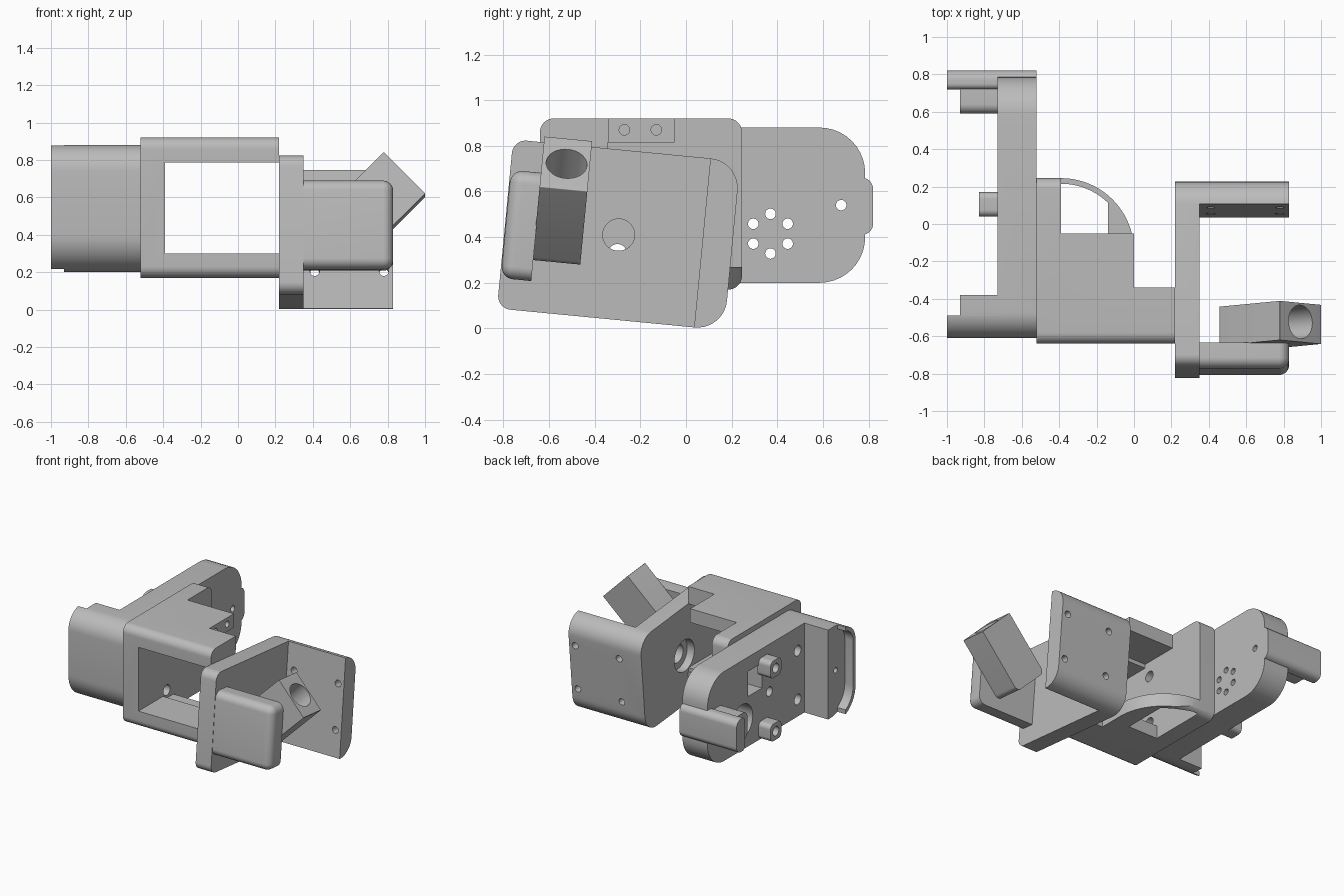
import bpy, bmesh, math
from mathutils import Matrix, Vector

cube = bpy.data.objects.get("Cube")
if cube:
    bpy.data.objects.remove(cube, do_unlink=True)

grey = bpy.data.materials.new("plain_grey")
grey.use_nodes = True
grey.diffuse_color = (0.5, 0.5, 0.5, 1)
grey.node_tree.nodes["Principled BSDF"].inputs["Base Color"].default_value = (0.5, 0.5, 0.5, 1)


def make(name, bm):
    bmesh.ops.recalc_face_normals(bm, faces=bm.faces)
    mesh = bpy.data.meshes.new(name)
    bm.to_mesh(mesh)
    bm.free()
    obj = bpy.data.objects.new(name, mesh)
    bpy.context.collection.objects.link(obj)
    mesh.materials.append(grey)
    return obj


def arc(cx, cy, r, a0, a1, n=10):
    return [(cx + r * math.cos(math.radians(a0 + (a1 - a0) * i / n)),
             cy + r * math.sin(math.radians(a0 + (a1 - a0) * i / n))) for i in range(n + 1)]


def rounded(u0, v0, u1, v1, radii):
    """Rounded rectangle; radii from lower left, counter-clockwise."""
    a, b, c, d = radii
    return (arc(u0 + a, v0 + a, a, 180, 270) + arc(u1 - b, v0 + b, b, 270, 360)
            + arc(u1 - c, v1 - c, c, 0, 90) + arc(u0 + d, v1 - d, d, 90, 180))


def prism(name, points, axis, lo, hi):
    place = {"X": lambda u, v, h: (h, u, v),
             "Y": lambda u, v, h: (u, h, v),
             "Z": lambda u, v, h: (u, v, h)}[axis]
    bm = bmesh.new()
    face = bm.faces.new([bm.verts.new(place(u, v, lo)) for u, v in points])
    ext = bmesh.ops.extrude_face_region(bm, geom=[face])
    step = Vector(place(0, 0, hi - lo))
    bmesh.ops.translate(bm, vec=step, verts=[g for g in ext["geom"] if isinstance(g, bmesh.types.BMVert)])
    return make(name, bm)


def box(x0, x1, y0, y1, z0, z1, name="cutter"):
    return prism(name, [(x0, y0), (x1, y0), (x1, y1), (x0, y1)], "Z", z0, z1)


def rod(start, end, r):
    a, b = Vector(start), Vector(end)
    turn = (b - a).to_track_quat("Z", "Y").to_matrix().to_4x4()
    bm = bmesh.new()
    bmesh.ops.create_cone(bm, cap_ends=True, segments=32, radius1=r, radius2=r, depth=(b - a).length,
                          matrix=Matrix.Translation((a + b) / 2) @ turn)
    return make("cutter", bm)


def cut(obj, *cutters):
    bpy.context.view_layer.objects.active = obj
    for c in cutters:
        mod = obj.modifiers.new("cut", "BOOLEAN")
        mod.operation = "DIFFERENCE"
        mod.solver = "EXACT"
        mod.object = c
        bpy.ops.object.modifier_apply(modifier=mod.name)
        bpy.data.objects.remove(c, do_unlink=True)


def x_holes(x0, x1, r, *centres):
    return [rod((x0, y, z), (x1, y, z), r) for y, z in centres]


wall_holes = [(-0.30, 0.33), (-0.30, 0.70)]

# Centre body: rounded block hollowed into a C frame with a curved floor
body = prism("centre_frame", rounded(-0.64, 0.17, 0.245, 0.92, [0.06] * 4), "X", -0.52, 0.22)
outside = arc(-0.39, -0.145, 0.39, 90, 0, 24) + [(0.4, -0.145), (0.4, 0.4), (-0.39, 0.4)]
floor_end = math.degrees(math.acos(0.25 / 0.36))
floor_hole = arc(-0.39, -0.145, 0.36, 90, floor_end, 16) + [(-0.14, -0.22), (-0.39, -0.22)]
cut(body,
    box(-0.39, 0.5, -1, -0.34, 0.30, 0.785),
    box(-0.39, 0.5, -0.345, 0.5, 0.27, 0.815),
    box(0, 0.5, -0.34, 0.5, 0, 1.2),
    box(-0.39, 0.5, -0.05, 0.5, 0.5, 1.2),
    prism("cutter", outside, "Z", 0, 0.5),
    prism("cutter", floor_hole, "Z", 0, 0.5),
    *x_holes(-0.12, 0.1, 0.023, (-0.27, 0.87), (-0.13, 0.87)),
    *x_holes(-0.6, -0.3, 0.04, *wall_holes))

# Side plate with end block, thin lip, grille and recesses
plate = prism("side_plate", rounded(-0.61, 0.2, 0.785, 0.88, [0.2, 0.2, 0.2, 0.14]), "X", -1, -0.52)
grille = [(0.37 + 0.087 * math.sin(math.radians(60 * i)),
           0.415 + 0.087 * math.cos(math.radians(60 * i))) for i in range(6)]
cut(plate,
    box(-1.2, -0.73, -0.38, 1, 0, 1),
    box(-1.2, -0.93, -0.49, 1, 0, 1),
    prism("cutter", rounded(-0.58, 0.23, 0, 0.85, [0.17, 0.17, 0.17, 0.11]), "X", -1.2, -0.93),
    *x_holes(-0.8, -0.58, 0.13, (0.37, 0.415)),
    box(-0.8, -0.57, 0.13, 0.30, 0.58, 0.77),
    *x_holes(-0.8, -0.4, 0.023, (0.68, 0.54), *grille),
    *x_holes(-0.8, -0.4, 0.04, *wall_holes),
    *x_holes(-0.8, -0.6, 0.035, (0.04, 0.52)),
    *x_holes(-1.0, -0.85, 0.02, (-0.47, 0.54)))

# Rear tab with its pivot boss
prism("rear_tab", rounded(0.72, 0.41, 0.82, 0.66, [0.03, 0.05, 0.05, 0.03]), "X", -1, -0.52)
boss = prism("tab_boss", rounded(0.59, 0.43, 0.73, 0.64, [0.05, 0.01, 0.01, 0.05]), "X", -0.93, -0.72)
cut(boss, *x_holes(-1.1, -0.6, 0.023, (0.68, 0.54)))

# Screw bosses on the outer face
for level, z in (("lower", 0.27), ("upper", 0.75)):
    post = prism(level + "_screw_boss", rounded(0.04, z - 0.065, 0.17, z + 0.065, [0.035] * 4),
                 "X", -0.83, -0.72)
    cut(post, *x_holes(-0.9, -0.75, 0.035, (0.105, z)))

# Tilted bracket: upright and rear wall, modelled straight and then leaned
bracket = prism("tilted_bracket", rounded(-0.5, -0.372, 0.5, 0.372, [0.06, 0.13, 0.13, 0.06]),
                "X", 0.22, 0.83)
cut(bracket,
    box(0.35, 1.2, -1, 0.368, -1, 1),
    *x_holes(0.1, 0.5, 0.07, (0, 0)),
    *x_holes(0.1, 0.28, 0.12, (0, 0)),
    *[rod((x, 0.3, z), (x, 0.6, z), 0.025) for x in (0.41, 0.78) for z in (-0.171, 0.171)])

# Front pad with rounded outer edges
pad = box(0.25, 0.83, -0.497, -0.362, -0.238, 0.238, "front_pad")
bm = bmesh.new()
bm.from_mesh(pad.data)
soft = [e for e in bm.edges
        if any(v.co.y < -0.4 for v in e.verts) and any(v.co.x > 0.5 for v in e.verts)
        or all(v.co.x > 0.5 for v in e.verts) and abs(e.verts[0].co.z - e.verts[1].co.z) < 0.01]
bmesh.ops.bevel(bm, geom=soft, offset=0.055, segments=8, profile=0.5, affect="EDGES")
bm.to_mesh(pad.data)
bm.free()

# Slanted socket with a blind bore at the top and a shallow one below
s = math.sqrt(0.5)
top = Vector((0.89, -0.257, 0.288))
along = Vector((s, 0, s))
outline = rounded(-0.157, -0.48, 0.157, 0, [0.04, 0.04, 0.004, 0.004])
outline = [(top.x + u * s + v * s, top.z - u * s + v * s) for u, v in outline]
socket = prism("slanted_socket", outline, "Y", -0.365, -0.155)
cut(socket,
    rod(top + along * 0.1, top - along * 0.32, 0.09),
    rod(top - along * 0.6, top - along * 0.43, 0.075))

lean = Matrix.Translation((0, -0.295, 0.41)) @ Matrix.Rotation(math.radians(-5.5), 4, "X")
for obj in (bracket, pad, socket):
    obj.data.transform(lean)

# Smooth the rounds, keep the edges
for obj in bpy.context.view_layer.objects:
    mine = obj.type == "MESH" and grey.name in obj.data.materials
    obj.select_set(mine)
    if mine:
        bpy.context.view_layer.objects.active = obj
bpy.ops.object.shade_smooth_by_angle(angle=math.radians(30))
